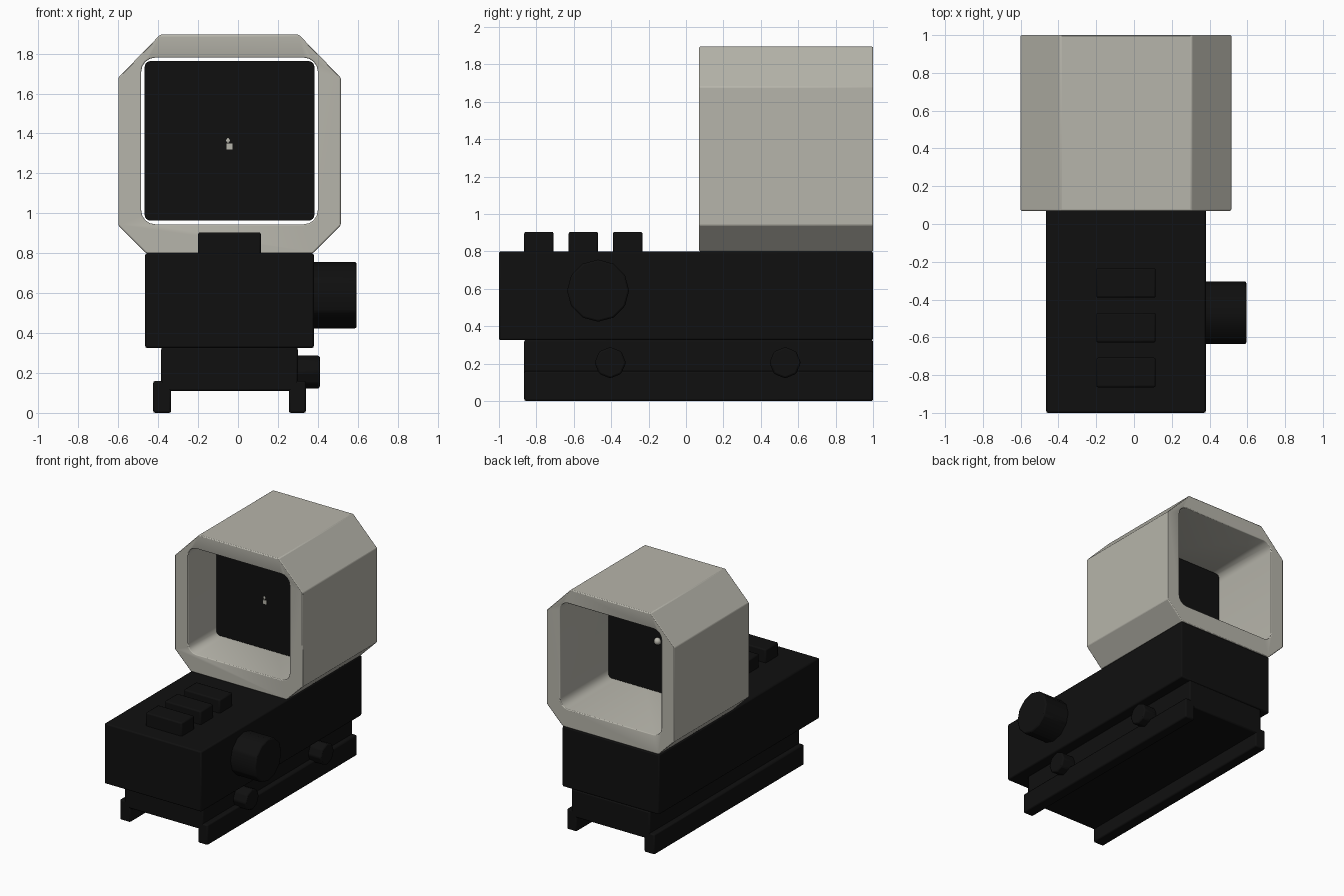
import bpy, bmesh
from math import pi
from mathutils import Matrix

cube = bpy.data.objects.get("Cube")
if cube:
    bpy.data.objects.remove(cube, do_unlink=True)


def material(name, rgb):
    m = bpy.data.materials.new(name)
    m.use_nodes = True
    m.diffuse_color = (*rgb, 1)
    m.node_tree.nodes["Principled BSDF"].inputs["Base Color"].default_value = (*rgb, 1)
    return m


BLACK = material("matte black", (0.005, 0.005, 0.005))
GREY = material("warm grey", (0.47, 0.46, 0.405))


def finish(name, bm, mat, bevel=0.01):
    """Turn a bmesh into an object with soft, sharply shaded edges."""
    bmesh.ops.recalc_face_normals(bm, faces=bm.faces)
    mesh = bpy.data.meshes.new(name)
    bm.to_mesh(mesh)
    bm.free()
    mesh.materials.append(mat)
    ob = bpy.data.objects.new(name, mesh)
    bpy.context.collection.objects.link(ob)
    if bevel:
        mod = ob.modifiers.new("edge bevel", "BEVEL")
        mod.width = bevel
        mod.segments = 2
        mod.limit_method = "ANGLE"
    bpy.ops.object.select_all(action="DESELECT")
    ob.select_set(True)
    bpy.context.view_layer.objects.active = ob
    bpy.ops.object.shade_smooth_by_angle()
    return ob


def box(name, x, y, z, mat=BLACK, bevel=0.01):
    bm = bmesh.new()
    bmesh.ops.create_cube(bm, size=1)
    for v in bm.verts:
        for i, (low, high) in enumerate((x, y, z)):
            v.co[i] = low if v.co[i] < 0 else high
    return finish(name, bm, mat, bevel)


def knob(name, x, y, z, radius, sides):
    """Cylinder lying along x."""
    bm = bmesh.new()
    place = Matrix.Translation(((x[0] + x[1]) / 2, y, z)) @ Matrix.Rotation(pi / 2, 4, "Y")
    bmesh.ops.create_cone(bm, cap_ends=True, segments=sides, radius1=radius,
                          radius2=radius, depth=x[1] - x[0], matrix=place)
    return finish(name, bm, BLACK)


def prism(name, profile, y, mat, bevel=0.006):
    """Extrude an x-z outline along y."""
    bm = bmesh.new()
    face = bm.faces.new([bm.verts.new((px, y[0], pz)) for px, pz in profile])
    out = bmesh.ops.extrude_face_region(bm, geom=[face])
    for v in out["geom"]:
        if isinstance(v, bmesh.types.BMVert):
            v.co.y = y[1]
    return finish(name, bm, mat, bevel)


def rounded_prism(name, x, z, y, radius, mat):
    """Box along y with its four long edges rounded."""
    bm = bmesh.new()
    bmesh.ops.create_cube(bm, size=1)
    for v in bm.verts:
        for i, (low, high) in enumerate((x, y, z)):
            v.co[i] = low if v.co[i] < 0 else high
    long_edges = [e for e in bm.edges if abs(e.verts[0].co.y - e.verts[1].co.y) > 1e-4]
    bmesh.ops.bevel(bm, geom=long_edges, offset=radius, segments=4, profile=0.5,
                    affect="EDGES")
    return finish(name, bm, mat, 0)


# Base: body, mount and clamp rails
box("body", (-0.465, 0.38), (-1, 1), (0.325, 0.8))
box("mount", (-0.385, 0.3), (-0.865, 1), (0.11, 0.327))
box("right_rail", (-0.425, -0.335), (-0.865, 1), (0, 0.16))
box("left_rail", (0.255, 0.34), (-0.865, 1), (0, 0.16))

# Buttons on the top
for i, y in enumerate((-0.865, -0.627, -0.39)):
    box(f"button_{i + 1}", (-0.2, 0.115), (y, y + 0.157), (0.79, 0.905))

# Side knob and clamp screws
knob("side_knob", (0.37, 0.595), -0.47, 0.59, 0.166, 12)
for label, y in (("front", -0.405), ("back", 0.53)):
    knob(f"{label}_clamp_screw", (0.29, 0.41), y, 0.205, 0.084, 8)

# Hood: chamfered outline with a rounded opening cut through it
outline = [(-0.46, 0.8), (0.375, 0.8), (0.515, 0.94), (0.515, 1.68),
           (0.305, 1.895), (-0.39, 1.895), (-0.6, 1.68), (-0.6, 0.94)]
hood = prism("hood", outline, (0.07, 1), GREY)
cutter = rounded_prism("hood_cutter", (-0.485, 0.4), (0.945, 1.78), (-0.2, 1.2), 0.07, GREY)
cutter.hide_render = True
cutter.hide_viewport = True
cut = hood.modifiers.new("opening", "BOOLEAN")
cut.operation = "DIFFERENCE"
cut.object = cutter
cut.solver = "EXACT"
hood.modifiers.move(len(hood.modifiers) - 1, 0)

# Apply the cut so that the cutter can go
bpy.context.view_layer.update()
evaluated = hood.evaluated_get(bpy.context.evaluated_depsgraph_get())
finished = bpy.data.meshes.new_from_object(evaluated)
hood.modifiers.clear()
hood.data = finished
bpy.data.objects.remove(cutter, do_unlink=True)

# Lens with its aiming dot and the emitter bead behind it
rounded_prism("lens", (-0.468, 0.383), (0.963, 1.763), (0.4, 0.42), 0.03, BLACK)
box("aiming_dot", (-0.057, -0.028), (0.393, 0.402), (1.32, 1.35), GREY, 0)
bm = bmesh.new()
bmesh.ops.create_uvsphere(bm, u_segments=12, v_segments=8, radius=0.028,
                          matrix=Matrix.Translation((-0.05, 0.425, 1.365)))
finish("emitter_bead", bm, GREY, 0)
